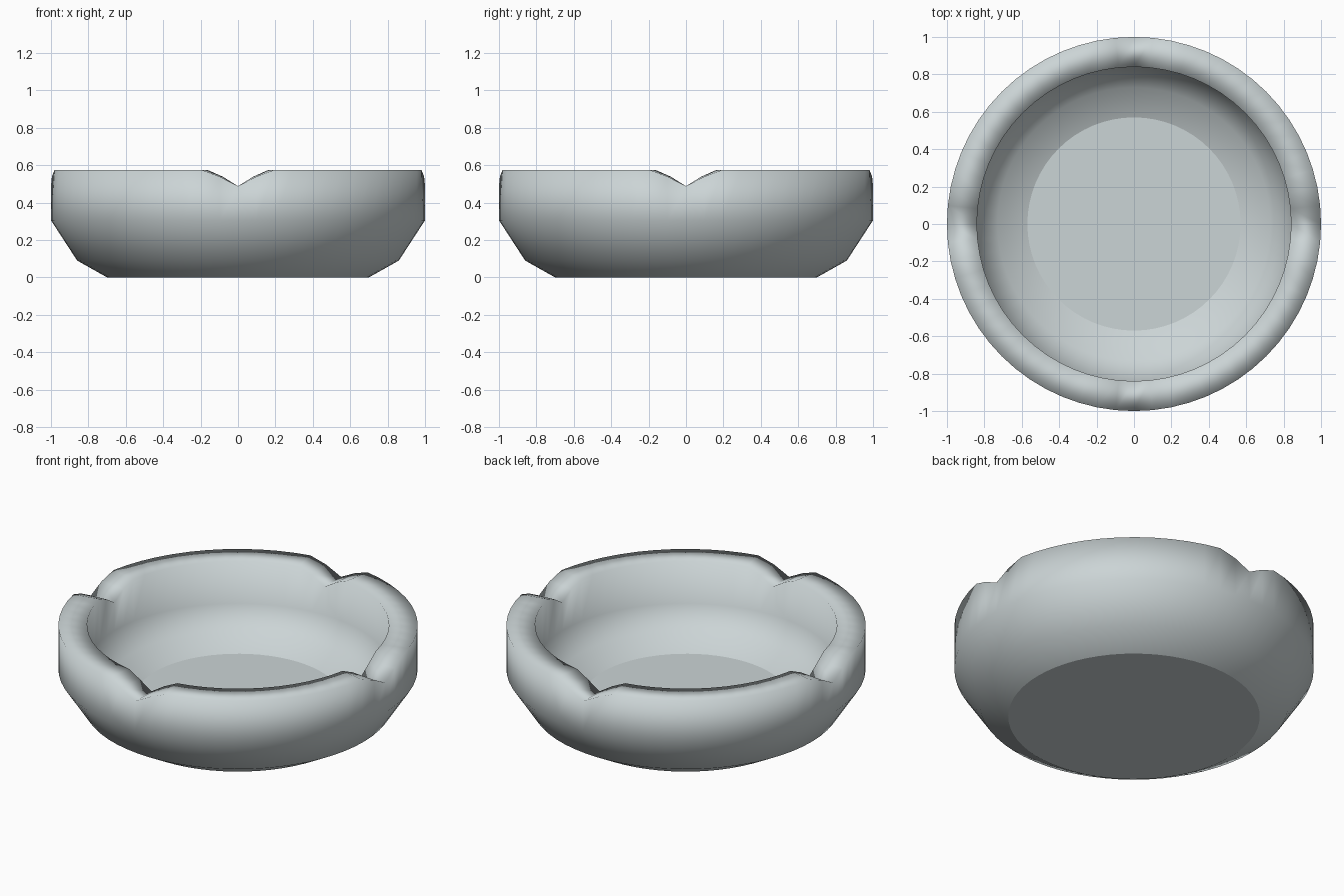
import bpy, bmesh, math

if "Cube" in bpy.data.objects:
    bpy.data.objects.remove(bpy.data.objects["Cube"])

SEGMENTS = 64
# Half section (radius, height): outer base, outside wall, rim, inside wall, floor
PROFILE = [(0.70, 0.0), (0.86, 0.09), (1.0, 0.305), (1.0, 0.575),
           (0.84, 0.575), (0.84, 0.315), (0.73, 0.20), (0.57, 0.132)]
RIM = (3, 4)                              # profile points lowered by the notches
NOTCH = {0: 0.087, 1: 0.036}              # drop by distance from a notch centre

glass = bpy.data.materials.new("pale_grey")
glass.diffuse_color = (0.60, 0.66, 0.67, 1.0)
glass.use_nodes = True
glass.node_tree.nodes["Principled BSDF"].inputs["Base Color"].default_value = glass.diffuse_color


def notch_drop(i):
    quarter = SEGMENTS // 4
    k = i % quarter
    return NOTCH.get(min(k, quarter - k), 0.0)


# Lathe the section, dipping the rim at four quarter points
bm = bmesh.new()
rings = []
for p, (r, z) in enumerate(PROFILE):
    ring = []
    for i in range(SEGMENTS):
        a = 2 * math.pi * i / SEGMENTS
        drop = notch_drop(i) if p in RIM else 0.0
        ring.append(bm.verts.new((r * math.cos(a), r * math.sin(a), z - drop)))
    rings.append(ring)

for low, high in zip(rings, rings[1:]):
    for i in range(SEGMENTS):
        j = (i + 1) % SEGMENTS
        bm.faces.new((low[i], low[j], high[j], high[i])).smooth = True

# Flat underside and flat inner floor
bm.faces.new(rings[0][::-1]).smooth = False
bm.faces.new(rings[-1]).smooth = False
bmesh.ops.recalc_face_normals(bm, faces=bm.faces)
# Crisp borders around the two flat discs
for f in bm.faces:
    if len(f.verts) > 4:
        for e in f.edges:
            e.smooth = False

mesh = bpy.data.meshes.new("notched_bowl")
bm.to_mesh(mesh)
bm.free()
mesh.materials.append(glass)
bowl = bpy.data.objects.new("notched_bowl", mesh)
bpy.context.collection.objects.link(bowl)
